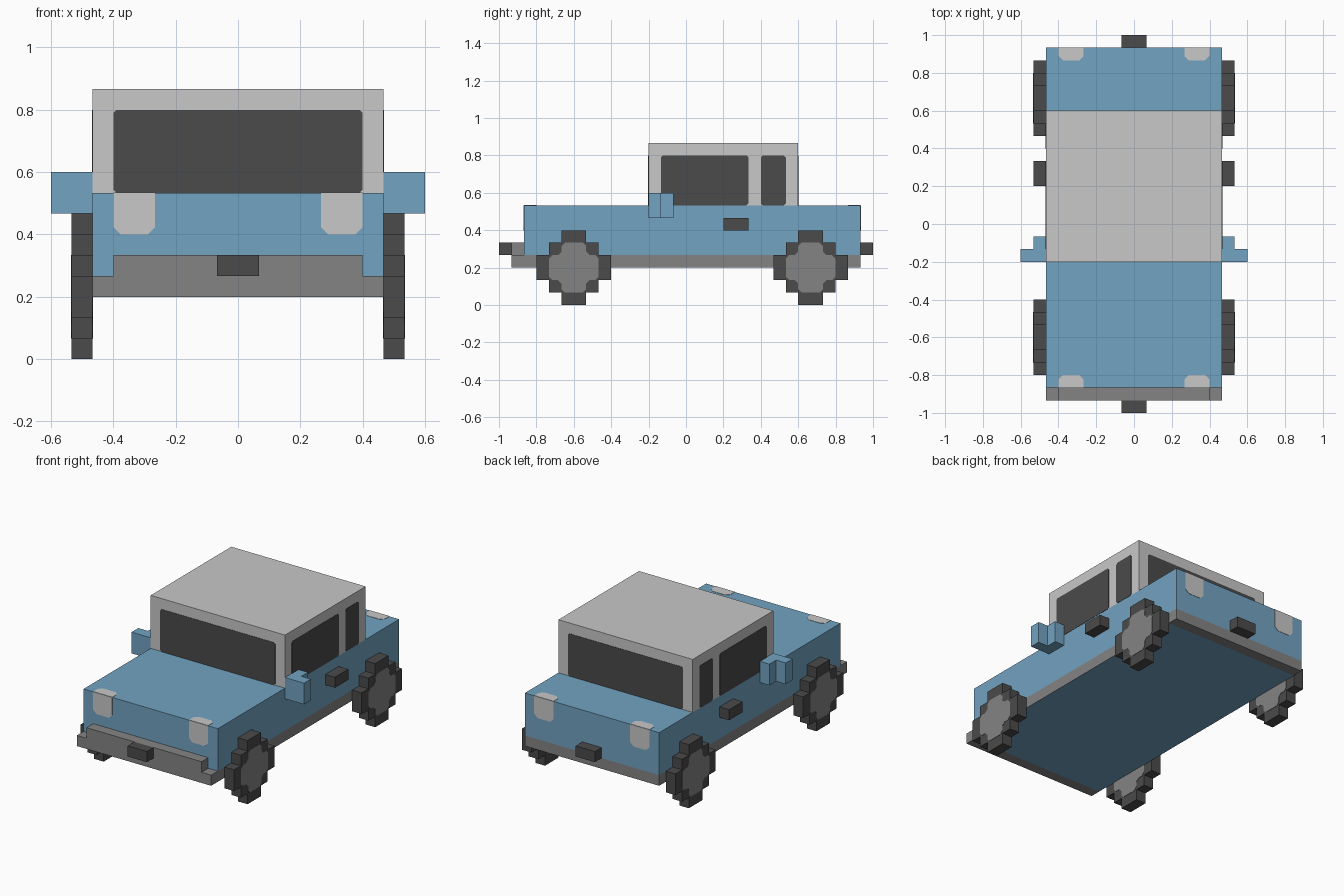
import bpy, bmesh

if "Cube" in bpy.data.objects:
    bpy.data.objects.remove(bpy.data.objects["Cube"])

U = 1 / 15      # one block
T = 0.03        # thickness of painted plates, in blocks


def material(name, r, g, b):
    m = bpy.data.materials.new(name)
    m.diffuse_color = (r, g, b, 1)
    m.use_nodes = True
    m.node_tree.nodes["Principled BSDF"].inputs["Base Color"].default_value = m.diffuse_color
    return m


BLUE = material("body blue", 0.171, 0.366, 0.539)
LIGHT = material("light grey", 0.578, 0.578, 0.578)
GREY = material("mid grey", 0.231, 0.231, 0.231)
DARK = material("dark grey", 0.069, 0.069, 0.069)


def prism(name, pts, axis, a, b, mat):
    """Extrude a 2D outline along an axis from a to b (block units)."""
    place = {"x": lambda p, d: (d, p[0], p[1]),
             "y": lambda p, d: (p[0], d, p[1]),
             "z": lambda p, d: (p[0], p[1], d)}[axis]
    bm = bmesh.new()
    ends = [[bm.verts.new([c * U for c in place(p, d)]) for p in pts] for d in (a, b)]
    n = len(pts)
    bm.faces.new(ends[0])
    bm.faces.new(ends[1])
    for i in range(n):
        j = (i + 1) % n
        bm.faces.new((ends[0][i], ends[0][j], ends[1][j], ends[1][i]))
    bmesh.ops.recalc_face_normals(bm, faces=bm.faces)
    me = bpy.data.meshes.new(name)
    bm.to_mesh(me)
    bm.free()
    me.materials.append(mat)
    ob = bpy.data.objects.new(name, me)
    bpy.context.collection.objects.link(ob)
    return ob


def cut_corners(pts, c):
    """Replace every corner with a short bevel of length c."""
    out = []
    for i, p in enumerate(pts):
        for q in (pts[i - 1], pts[(i + 1) % len(pts)]):
            l = ((q[0] - p[0]) ** 2 + (q[1] - p[1]) ** 2) ** 0.5
            out.append((p[0] + (q[0] - p[0]) * c / l, p[1] + (q[1] - p[1]) * c / l))
    return out


def rect(u0, u1, v0, v1):
    return [(u0, v0), (u1, v0), (u1, v1), (u0, v1)]


def box(name, x0, x1, y0, y1, z0, z1, mat):
    return prism(name, rect(x0, x1, y0, y1), "z", z0, z1, mat)


# Chassis with blue underside, bumpers, body and cabin
chassis = box("chassis", -7, 7, -13, 13, 3, 4, GREY)
chassis.data.materials.append(BLUE)
for f in chassis.data.polygons:
    if f.normal.z < -0.5:
        f.material_index = 1
box("rear_sill", -7, 7, 13, 14, 3, 4, GREY)
prism("front_bumper", [(-7, 3), (7, 3), (7, 4), (6, 4), (6, 5), (-6, 5), (-6, 4), (-7, 4)],
      "y", -14, -13, GREY)
box("body", -7, 7, -13, 14, 4, 8, BLUE)
box("cabin", -7, 7, -3, 9, 8, 13, LIGHT)

# Number plates
box("front_plate", -1, 1, -15, -14, 4, 5, DARK)
box("rear_plate", -1, 1, 14, 15, 4, 5, DARK)

# Windscreen and rear window
glass = cut_corners(rect(-6, 6, 8, 12), 0.15)
prism("windscreen", glass, "y", -3 - T, -3, DARK)
prism("rear_window", glass, "y", 9, 9 + T, DARK)

# Wheel outlines: stepped tyre and softened cross-shaped hub
quarter = [(3, 1), (2, 1), (2, 2), (1, 2), (1, 3)]
hub_quarter = [(2, 1), (1, 1), (1, 2)]


def four_way(q):
    r = q[::-1]
    return (q + [(-a, b) for a, b in r] + [(-a, -b) for a, b in q]
            + [(a, -b) for a, b in r])


tyre = four_way(quarter)
hub = cut_corners(four_way(hub_quarter), 0.28)

for s, side in ((1, "right"), (-1, "left")):
    # Side windows
    for name, y0, y1 in (("front", -2, 5), ("rear", 6, 8)):
        prism(f"{side}_{name}_window", cut_corners(rect(y0, y1, 8, 12), 0.15),
              "x", s * 7, s * (7 + T), DARK)
    # Stepped mirror and door handle
    prism(f"{side}_mirror",
          [(s * x, y) for x, y in ((7, -3), (9, -3), (9, -2), (8, -2), (8, -1), (7, -1))],
          "z", 7, 9, BLUE)
    box(f"{side}_door_handle", *sorted((s * 7, s * 8)), 3, 5, 6, 7, DARK)
    # Lamps wrap from the end faces onto the top
    for end, y, d in (("head", -13, -1), ("tail", 14, 1)):
        c = 0.35
        x0, x1 = s * 4, s * 6
        k = s * c
        face = [(x0, 8), (x0, 6 + c), (x0 + k, 6), (x1 - k, 6), (x1, 6 + c), (x1, 8)]
        prism(f"{side}_{end}lamp", face, "y", y, y + d * T, LIGHT)
        yi = y - d
        top = [(x0, y), (x0, yi + d * c), (x0 + k, yi), (x1 - k, yi), (x1, yi + d * c), (x1, y)]
        prism(f"{side}_{end}lamp_top", top, "z", 8, 8 + T, LIGHT)
    # Wheels with hubs showing on both faces
    for end, y in (("front", -9), ("rear", 10)):
        prism(f"{side}_{end}_tyre", [(y + a, 3 + b) for a, b in tyre], "x", s * 7, s * 8, DARK)
        prism(f"{side}_{end}_hub", [(y + a, 3 + b) for a, b in hub],
              "x", s * (7 - T), s * (8 + T), GREY)
